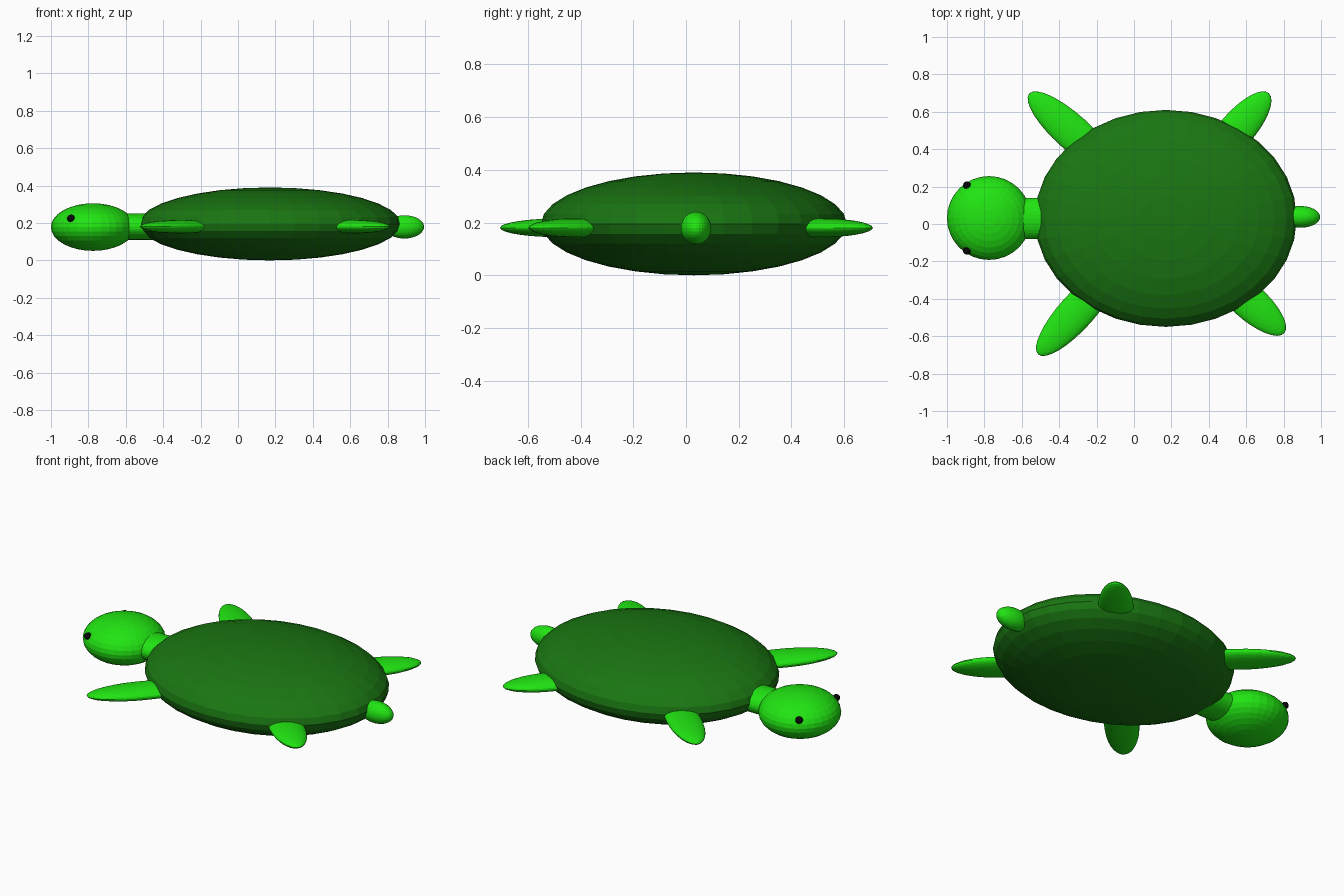
import bpy
from math import radians, pi

if "Cube" in bpy.data.objects:
    bpy.data.objects.remove(bpy.data.objects["Cube"])


def material(name, color):
    m = bpy.data.materials.new(name)
    m.diffuse_color = (*color, 1)
    m.use_nodes = True
    m.node_tree.nodes["Principled BSDF"].inputs["Base Color"].default_value = m.diffuse_color
    return m


skin = material("skin_green", (0.015, 0.78, 0.006))
dark = material("shell_green", (0.01, 0.18, 0.006))
black = material("eye_black", (0.002, 0.002, 0.002))


def ellipsoid(name, center, radii, mat, angle=0, segments=32, rings=16):
    bpy.ops.mesh.primitive_uv_sphere_add(segments=segments, ring_count=rings,
                                         radius=1, location=center,
                                         rotation=(0, 0, radians(angle)))
    o = bpy.context.object
    o.name = name
    o.scale = radii
    o.data.materials.append(mat)
    return o


# Shell
ellipsoid("shell", (0.17, 0.03, 0.195), (0.70, 0.58, 0.195), dark)

# Head and tail
ellipsoid("head", (-0.775, 0.032, 0.178), (0.225, 0.224, 0.127), skin)
ellipsoid("tail", (0.89, 0.038, 0.179), (0.105, 0.058, 0.062), skin)

# Neck: flattened cylinder lying along x
bpy.ops.mesh.primitive_cylinder_add(vertices=32, radius=1, depth=2,
                                    location=(-0.51, 0.03, 0.18),
                                    rotation=(0, pi / 2, 0))
neck = bpy.context.object
neck.name = "neck"
neck.scale = (0.07, 0.11, 0.12)
neck.data.materials.append(skin)

# Flippers: position, half length, heading
for name, x, y, length, angle in (
        ("front_flipper_left", -0.33, 0.49, 0.31, 138),
        ("front_flipper_right", -0.305, -0.467, 0.31, 228),
        ("rear_flipper_left", 0.55, 0.503, 0.26, 49),
        ("rear_flipper_right", 0.61, -0.41, 0.26, -42)):
    ellipsoid(name, (x, y, 0.18), (length, 0.095, 0.036), skin, angle)

# Eyes
for name, side in (("eye_left", 1), ("eye_right", -1)):
    ellipsoid(name, (-0.893, 0.032 + side * 0.175, 0.225),
              (0.021, 0.021, 0.02), black, 0, 16, 8)
